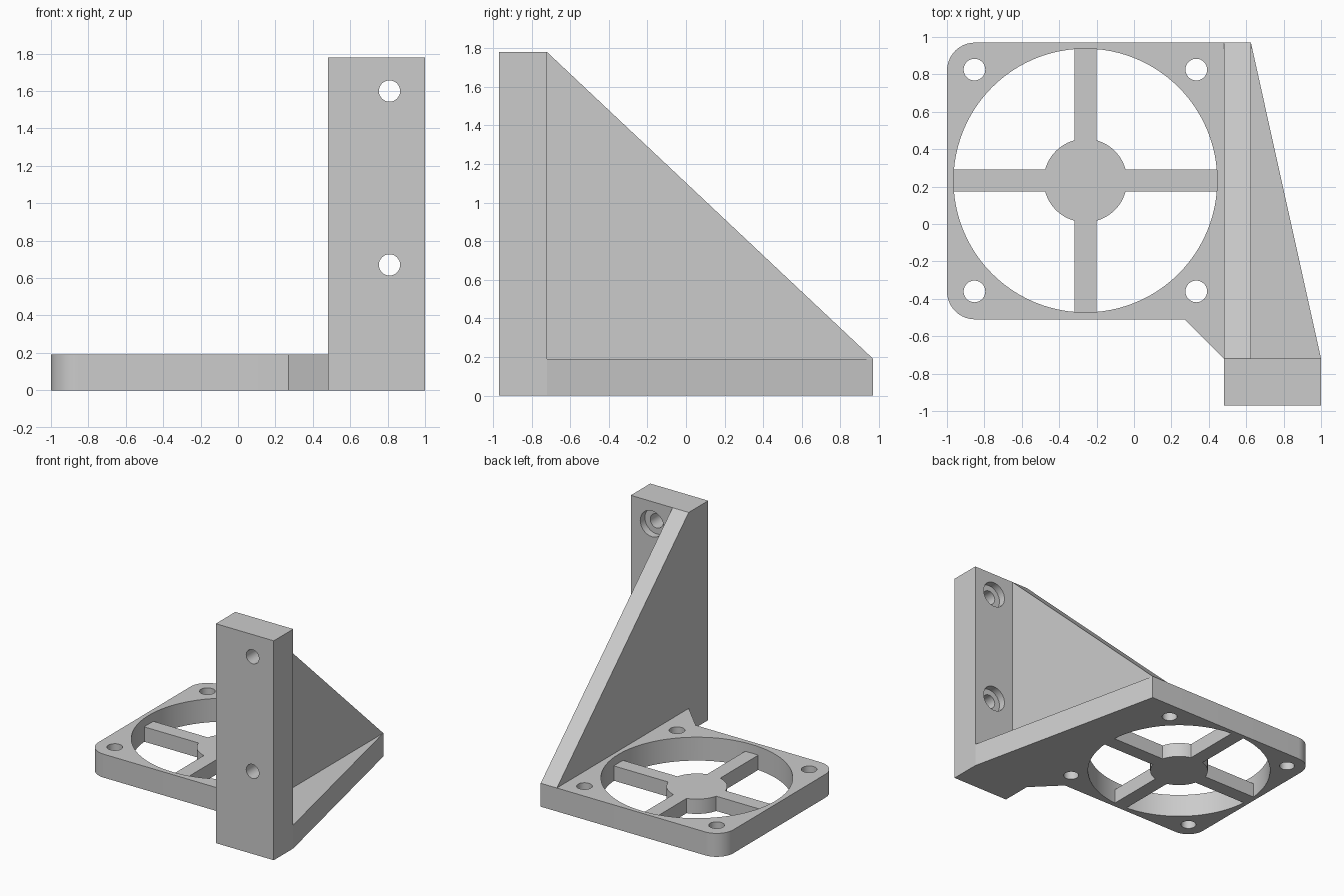
import bpy, bmesh
from math import sin, cos, pi, radians, asin
from mathutils import Matrix, Vector

cube = bpy.data.objects.get("Cube")
if cube:
    bpy.data.objects.remove(cube, do_unlink=True)

grey = bpy.data.materials.new("plain_grey")
grey.use_nodes = True
colour = (0.6, 0.6, 0.6, 1)
grey.diffuse_color = colour
grey.node_tree.nodes["Principled BSDF"].inputs["Base Color"].default_value = colour

THICK = 0.19            # base plate thickness
FAN = Vector((-0.26, 0.2325))   # fan centre
RING = 0.705            # fan opening radius
POST_BACK = -0.72


def arc(cx, cy, r, a0, a1, n):
    """Points along an arc, angles in radians."""
    return [(cx + r * cos(a0 + (a1 - a0) * i / n),
             cy + r * sin(a0 + (a1 - a0) * i / n)) for i in range(n + 1)]


def prism(name, outline, low, high, axis="Z"):
    """Extrude an outline: XY along z, or YZ along x."""
    bm = bmesh.new()
    place = (lambda p: (p[0], p[1], low)) if axis == "Z" else (lambda p: (low, p[0], p[1]))
    face = bm.faces.new([bm.verts.new(place(p)) for p in outline])
    top = bmesh.ops.extrude_face_region(bm, geom=[face])["geom"]
    shift = (0, 0, high - low) if axis == "Z" else (high - low, 0, 0)
    bmesh.ops.translate(bm, vec=shift, verts=[v for v in top if isinstance(v, bmesh.types.BMVert)])
    bmesh.ops.recalc_face_normals(bm, faces=bm.faces)
    return to_object(bm, name)


def to_object(bm, name):
    mesh = bpy.data.meshes.new(name)
    bm.to_mesh(mesh)
    bm.free()
    mesh.materials.append(grey)
    obj = bpy.data.objects.new(name, mesh)
    bpy.context.collection.objects.link(obj)
    return obj


def drill(obj, centre, radius, depth, along_y=False, sides=32):
    """Cut a round hole, then remove the cutter."""
    bm = bmesh.new()
    turn = Matrix.Rotation(radians(90), 4, "X") if along_y else Matrix()
    bmesh.ops.create_cone(bm, cap_ends=True, segments=sides, radius1=radius, radius2=radius,
                          depth=depth, matrix=Matrix.Translation(centre) @ turn)
    cutter = to_object(bm, "hole_cutter")
    cutter.hide_render = True
    mod = obj.modifiers.new("hole", "BOOLEAN")
    mod.operation, mod.solver, mod.object = "DIFFERENCE", "EXACT", cutter
    bpy.context.view_layer.update()
    cut = bpy.data.meshes.new_from_object(obj.evaluated_get(bpy.context.evaluated_depsgraph_get()))
    obj.modifiers.clear()
    obj.data = cut
    bpy.data.objects.remove(cutter, do_unlink=True)


# Base plate: rounded outer corners, tapering foot beside the gusset
left, back, front, corner = -1.0, 0.97, -0.51, 0.15
outline = arc(left + corner, back - corner, corner, pi / 2, pi, 10)
outline += arc(left + corner, front + corner, corner, pi, 1.5 * pi, 10)
outline += [(0.27, front), (0.48, POST_BACK), (1, POST_BACK), (0.625, back)]
plate = prism("base_plate", outline, 0, THICK)
drill(plate, (FAN.x, FAN.y, THICK / 2), RING, 1, sides=96)
for sx in (-1, 1):
    for sy in (-1, 1):
        drill(plate, (FAN.x + sx * 0.593, FAN.y + sy * 0.593, THICK / 2), 0.058, 1)

# Fan guard: round hub with four spokes, lower than the plate
hub, half = 0.223, 0.059
spread = asin(half / hub)
guard = []
for q in range(4):
    turn = Matrix.Rotation(q * pi / 2, 2)
    quarter = [(RING + 0.006, -half), (RING + 0.006, half)]
    quarter += arc(0, 0, hub, spread, pi / 2 - spread, 12)
    guard += [turn @ Vector(p) + FAN for p in quarter]
guard_obj = prism("fan_guard", guard, 0, 0.12)

# Upright mounting post with two counterbored screw holes
post = prism("mounting_post", [(0.48, -0.97), (1, -0.97), (1, POST_BACK), (0.48, POST_BACK)], 0, 1.78)
for z in (0.67, 1.6):
    drill(post, (0.81, -0.85, z), 0.057, 1, along_y=True)
    drill(post, (0.81, POST_BACK, z), 0.105, 0.12, along_y=True)

# Triangular gusset between post and plate
gusset = prism("gusset", [(POST_BACK, THICK), (0.97, THICK), (POST_BACK, 1.78)], 0.48, 0.625, axis="X")

bpy.ops.object.select_all(action="DESELECT")
for obj in (plate, guard_obj, post, gusset):
    obj.select_set(True)
bpy.context.view_layer.objects.active = plate
bpy.ops.object.shade_smooth_by_angle(angle=radians(30))
